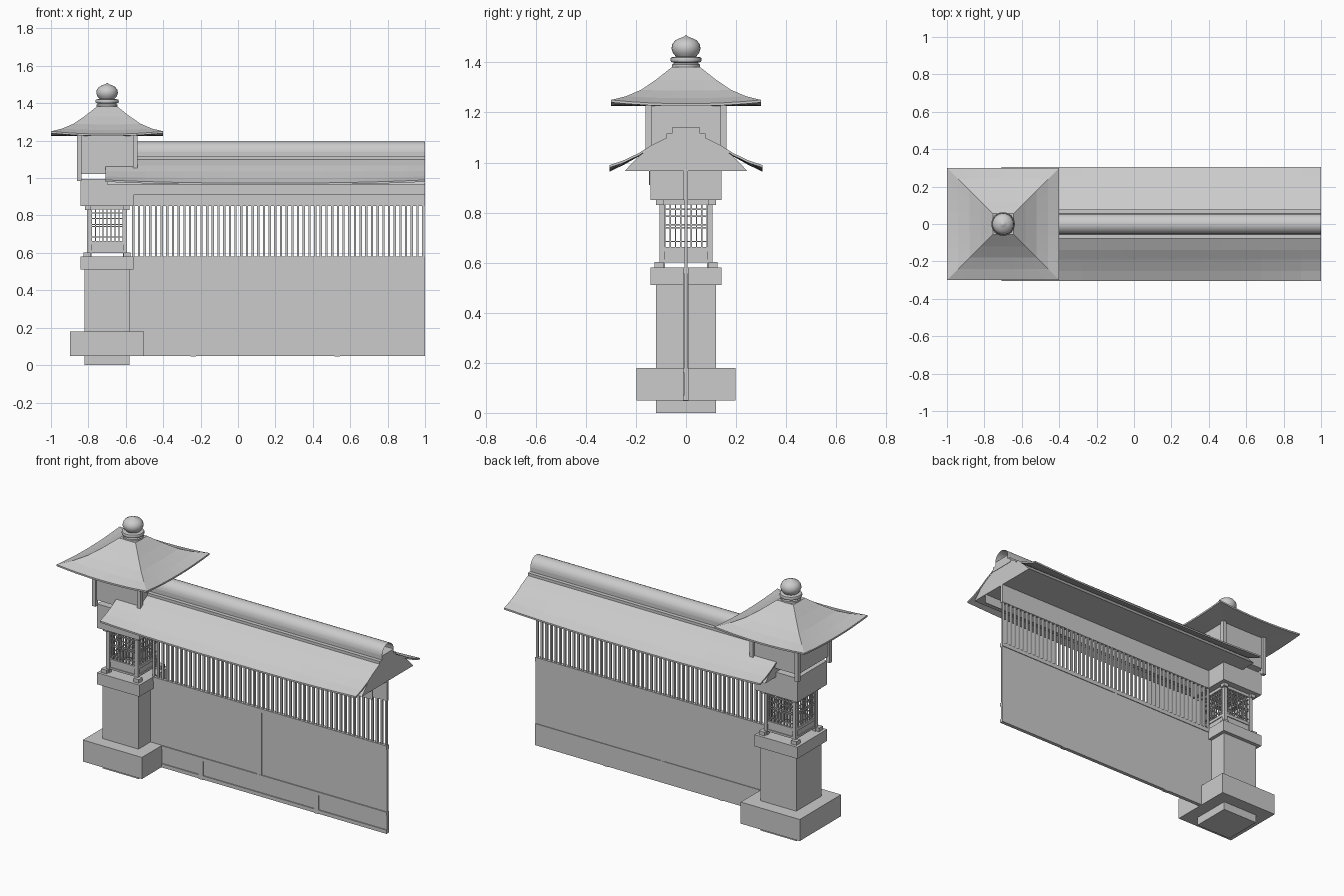
import bpy, bmesh, math

if "Cube" in bpy.data.objects:
    bpy.data.objects.remove(bpy.data.objects["Cube"])

PX = -0.7  # pillar centre


def mesh_obj(name, verts, faces):
    me = bpy.data.meshes.new(name)
    me.from_pydata(verts, [], faces)
    bm = bmesh.new()
    bm.from_mesh(me)
    bmesh.ops.recalc_face_normals(bm, faces=bm.faces)
    bm.to_mesh(me)
    bm.free()
    ob = bpy.data.objects.new(name, me)
    bpy.context.collection.objects.link(ob)
    return ob


def boxes(name, items):
    """One object from boxes given as (x0, x1, y0, y1, z0, z1)."""
    verts, faces = [], []
    for x0, x1, y0, y1, z0, z1 in items:
        b = len(verts)
        verts += [(x, y, z) for z in (z0, z1)
                  for x, y in ((x0, y0), (x1, y0), (x1, y1), (x0, y1))]
        faces += [[b + i for i in f] for f in
                  ((3, 2, 1, 0), (4, 5, 6, 7), (0, 1, 5, 4),
                   (1, 2, 6, 5), (2, 3, 7, 6), (3, 0, 4, 7))]
    return mesh_obj(name, verts, faces)


def block(r, z0, z1):
    return (PX - r, PX + r, -r, r, z0, z1)


def corners(r, s, z0, z1):
    return [(PX + i * r - s, PX + i * r + s, j * r - s, j * r + s, z0, z1)
            for i in (-1, 1) for j in (-1, 1)]


def four_sides(r, d, parts):
    """Repeat (u0, u1, z0, z1) strips on the four sides of a square at distance r."""
    out = []
    for u0, u1, z0, z1 in parts:
        for s in (-1, 1):
            a, b = s * r - d, s * r + d
            out.append((PX + u0, PX + u1, a, b, z0, z1))
            out.append((PX + a, PX + b, u0, u1, z0, z1))
    return out


# Pillar
boxes("pillar_foot", [block(0.12, 0, 0.05)])
boxes("pillar_base", [block(0.197, 0.05, 0.18)])
boxes("pillar_shaft", [block(0.12, 0.18, 0.51)])
boxes("pillar_cap", [block(0.142, 0.51, 0.58)])

# Open lantern with lattice windows
boxes("lantern_posts", corners(0.095, 0.011, 0.58, 0.85)
      + corners(0.107, 0.018, 0.58, 0.602) + corners(0.103, 0.016, 0.83, 0.85))
boxes("lantern_frame", four_sides(0.095, 0.007, [
    (-0.09, 0.09, 0.60, 0.612), (-0.09, 0.09, 0.645, 0.663), (-0.09, 0.09, 0.832, 0.85)]))
boxes("lantern_panels", four_sides(0.093, 0.004, [(-0.085, 0.085, 0.605, 0.65)]))
bars = [(u - 0.0025, u + 0.0025, 0.66, 0.835)
        for u in [-0.084 + 0.168 * i / 8 for i in range(9)]]
bars += [(-0.085, 0.085, z - 0.0025, z + 0.0025) for z in (0.685, 0.74, 0.752, 0.785, 0.813)]
boxes("lantern_lattice", four_sides(0.095, 0.003, bars))
boxes("lantern_top_block", [block(0.142, 0.85, 0.995)])

# Upper chamber under the pillar roof
boxes("upper_chamber", [block(0.15, 1.022, 1.235)])
boxes("upper_chamber_posts", corners(0.15, 0.012, 0.985, 1.235))

# Curved four-sided pillar roof, corners slightly raised
N = 8
rings = [(0.15, 1.225), (0.3, 1.225), (0.3, 1.235), (0.24, 1.257),
         (0.18, 1.287), (0.12, 1.33), (0.055, 1.382)]
verts, faces = [], []
for r, z in rings:
    for k in range(4):
        a = k * math.pi / 2
        c, s = round(math.cos(a)), round(math.sin(a))
        for i in range(N):
            t = -1 + 2 * i / N
            zz = z + 0.015 * t * t * (r / 0.3) ** 3
            verts.append((PX + c * r - s * t * r, s * r + c * t * r, zz))
M = 4 * N
for j in range(len(rings) - 1):
    faces += [(j * M + i, j * M + (i + 1) % M, (j + 1) * M + (i + 1) % M, (j + 1) * M + i)
              for i in range(M)]
faces += [tuple(range(M)), tuple(range((len(rings) - 1) * M, len(rings) * M))]
mesh_obj("pillar_roof", verts, faces)

# Turned finial
prof = [(0, 1.37), (0.056, 1.375), (0.056, 1.392), (0.045, 1.398), (0.06, 1.402), (0.063, 1.411),
        (0.06, 1.42), (0.04, 1.423), (0.052, 1.437), (0.058, 1.455), (0.055, 1.472),
        (0.044, 1.487), (0.025, 1.497), (0.01, 1.502), (0, 1.51)]
S = 24
verts = [(PX + r * math.cos(2 * math.pi * i / S), r * math.sin(2 * math.pi * i / S), z)
         for r, z in prof[1:-1] for i in range(S)]
L = len(prof) - 2
faces = [(j * S + i, j * S + (i + 1) % S, (j + 1) * S + (i + 1) % S, (j + 1) * S + i)
         for j in range(L - 1) for i in range(S)]
verts += [(PX, 0, prof[0][1]), (PX, 0, prof[-1][1])]
faces += [((i + 1) % S, i, L * S) for i in range(S)]
faces += [((L - 1) * S + i, (L - 1) * S + (i + 1) % S, L * S + 1) for i in range(S)]
finial = mesh_obj("finial", verts, faces)
bpy.context.view_layer.objects.active = finial
finial.select_set(True)
bpy.ops.object.shade_smooth_by_angle(angle=math.radians(40))

# Wall panels with thin frame
X0, X1 = -0.6, 1.0
boxes("wall_panel", [(X0, X1, -0.006, 0.006, 0.05, 0.56)])
boxes("wall_frame", [
    (X0, X1, -0.012, 0.01, 0.05, 0.072), (X0, X1, -0.012, 0.01, 0.16, 0.18),
    (X0, X1, -0.012, 0.01, 0.555, 0.58), (0.135, 0.165, -0.011, 0.009, 0.18, 0.555)]
    + [(x - 0.015, x + 0.015, -0.012, 0.01, 0.047, 0.165) for x in (-0.24, 0.53)])
boxes("wall_base_back", [(X0, X1, 0.006, 0.01, 0.07, 0.162)])

# Vertical slats and the beam above them
COUNT = 52
boxes("wall_slats", [(x - 0.006, x + 0.006, -0.006, 0.006, 0.575, 0.855)
                     for x in [-0.56 + 1.55 * i / (COUNT - 1) for i in range(COUNT)]])
boxes("wall_beam", [(X0, X1, -0.01, 0.008, 0.85, 0.97)])
boxes("eave_board", [(PX, X1, -0.147, -0.143, 0.91, 0.968)])

# Wall roof: filled gable body and curved sheets whose eaves rise at both ends
half = [(0.245, 0.966), (0.19, 1.024), (0.14, 1.061), (0.085, 1.092)]
outline = half + [(-y, z) for y, z in reversed(half)]
K = len(outline)
verts = [(x, y, z) for x in (PX, X1 - 0.002) for y, z in outline]
faces = [tuple(range(K)), tuple(range(K, 2 * K))]
faces += [(i, (i + 1) % K, K + (i + 1) % K, K + i) for i in range(K)]
mesh_obj("wall_roof_body", verts, faces)

slope = [(0.305, 0.974), (0.25, 1.0), (0.19, 1.034), (0.14, 1.067), (0.075, 1.1)]
C = 16
for side, label in ((-1, "front"), (1, "back")):
    verts, faces = [], []
    for i in range(C + 1):
        x = PX - 0.008 + (X1 - PX + 0.008) * i / C
        t = max(0, abs(2 * i / C - 1) - 0.2) / 0.8
        for y, z in slope:
            lift = 0.016 * t * t * max(0, (y - 0.1) / 0.205) ** 2
            verts.append((x, side * y, z + lift))
            verts.append((x, side * y, z + lift - 0.01))
    P, W = len(slope), 2 * len(slope)
    section = [2 * p for p in range(P)] + [2 * p + 1 for p in reversed(range(P))]
    for i in range(C):
        for p in range(W):
            a, b = section[p], section[(p + 1) % W]
            faces.append((i * W + a, i * W + b, (i + 1) * W + b, (i + 1) * W + a))
    faces += [tuple(section), tuple(C * W + s for s in section)]
    mesh_obj("wall_roof_" + label, verts, faces)

# Stepped ridge with an open half-round cap
boxes("ridge_steps", [(X0, X1, -0.078, 0.078, 1.085, 1.115),
                      (X0, X1, -0.055, 0.055, 1.115, 1.14)])
A = 12
verts = [(x, 0.055 * math.cos(math.pi * i / A), 1.14 + 0.055 * math.sin(math.pi * i / A))
         for x in (X0, X1) for i in range(A + 1)]
cap = mesh_obj("ridge_cap", verts, [(i, i + 1, A + 2 + i, A + 1 + i) for i in range(A)])
bpy.ops.object.select_all(action='DESELECT')
bpy.context.view_layer.objects.active = cap
cap.select_set(True)
bpy.ops.object.shade_smooth_by_angle(angle=math.radians(40))
